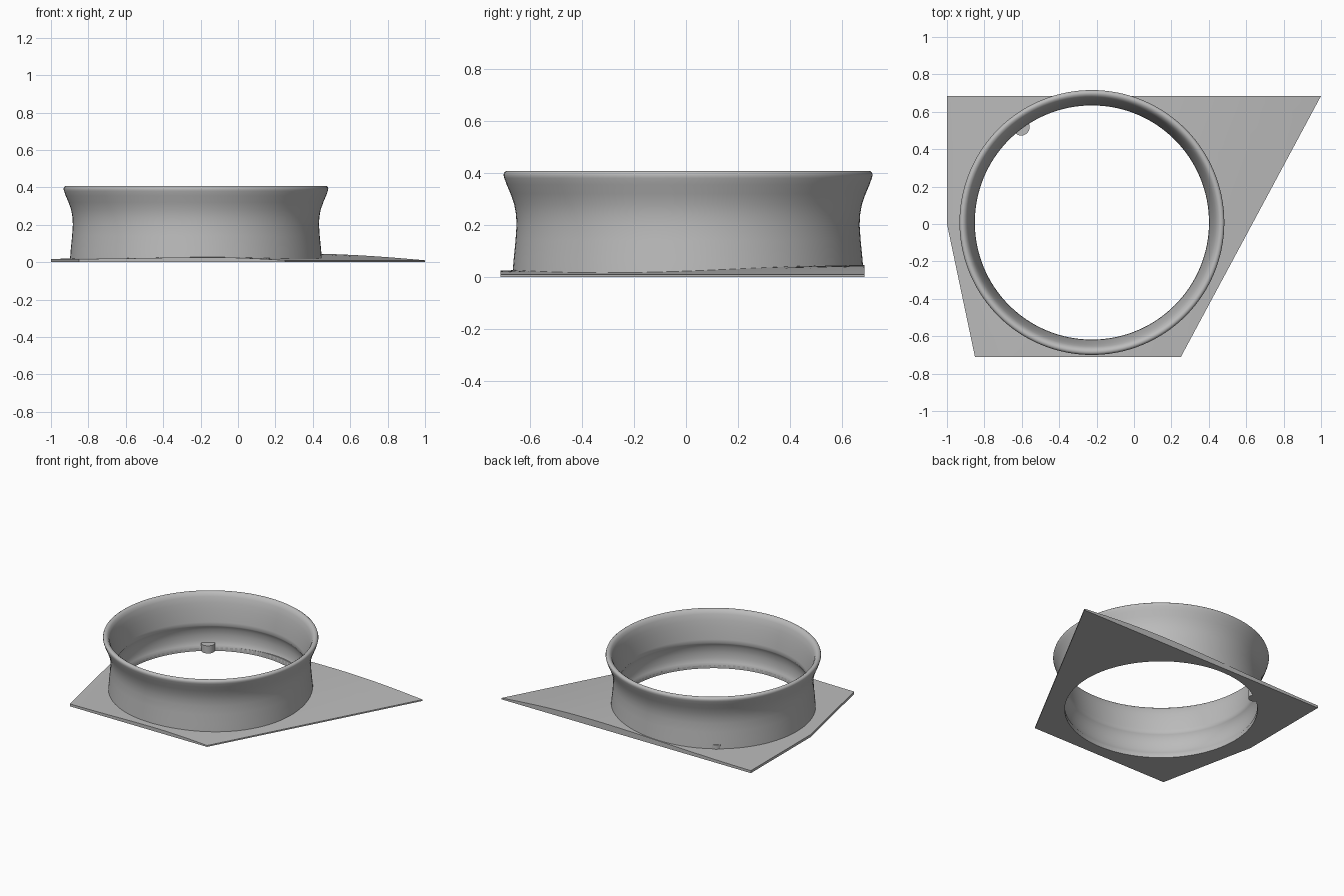
import bpy, bmesh, math
from mathutils import Vector

cube = bpy.data.objects.get("Cube")
if cube:
    bpy.data.objects.remove(cube, do_unlink=True)

grey = bpy.data.materials.new("plain grey")
grey.use_nodes = True
colour = (0.5, 0.5, 0.5, 1)
grey.diffuse_color = colour
grey.node_tree.nodes["Principled BSDF"].inputs["Base Color"].default_value = colour

CENTRE = Vector((-0.225, 0.008))
CORNERS = [Vector(p) for p in
           ((-1, 0.685), (-1, 0), (-0.85, -0.712), (0.25, -0.712), (1, 0.685))]
HOLE = 0.632


def finish(name, bm, smooth_angle=30):
    bmesh.ops.recalc_face_normals(bm, faces=bm.faces)
    mesh = bpy.data.meshes.new(name)
    bm.to_mesh(mesh)
    bm.free()
    obj = bpy.data.objects.new(name, mesh)
    bpy.context.collection.objects.link(obj)
    mesh.materials.append(grey)
    bpy.ops.object.select_all(action="DESELECT")
    obj.select_set(True)
    bpy.context.view_layer.objects.active = obj
    bpy.ops.object.shade_smooth_by_angle(angle=math.radians(smooth_angle))
    return obj


def bridge_loops(bm, loops):
    """Join a closed series of closed vertex loops with quads."""
    for a, b in zip(loops, loops[1:] + loops[:1]):
        for i in range(len(a)):
            j = (i + 1) % len(a)
            bm.faces.new((a[i], a[j], b[j], b[i]))


def edge_distance(direction):
    """Distance from the ring centre to the plate outline."""
    hits = []
    for a, b in zip(CORNERS, CORNERS[1:] + CORNERS[:1]):
        side = b - a
        cross = direction.x * side.y - direction.y * side.x
        if abs(cross) > 1e-9:
            rel = a - CENTRE
            t = (rel.x * side.y - rel.y * side.x) / cross
            if t > 0:
                hits.append(t)
    return min(hits)


def plate_height(p):
    """Gently domed top, higher toward the back and thin at the tip."""
    left = -1 if p.y > 0 else -1 - 0.21 * p.y
    right = 1 + (p.y - 0.685) * 0.537
    u = min(1, max(0, (p.x - left) / (right - left)))
    rise = 0.013 + 0.021 * (p.y + 0.712) / 1.397
    return 0.018 - 0.008 * u + rise * math.sin(math.pi * u ** 1.6)


# Base plate: radial grid from the round hole to the angular outline
angles = [2 * math.pi * i / 120 for i in range(120)]
angles += [math.atan2(c.y - CENTRE.y, c.x - CENTRE.x) % (2 * math.pi) for c in CORNERS]
rays = [Vector((math.cos(a), math.sin(a))) for a in sorted(angles)]
bm = bmesh.new()
tops, bottoms = [], []
STEPS = 8
for k in range(STEPS + 1):
    points = [CENTRE + d * (HOLE + (edge_distance(d) - HOLE) * k / STEPS) for d in rays]
    tops.append([bm.verts.new((p.x, p.y, plate_height(p))) for p in points])
    if k in (0, STEPS):
        bottoms.append([bm.verts.new((p.x, p.y, 0)) for p in points])
bridge_loops(bm, tops + bottoms[::-1])
finish("base_plate", bm)

# Flared ring: closed wall section, outside upward then inside downward
section = [(0.674, 0.005), (0.669, 0.07), (0.662, 0.14), (0.658, 0.2), (0.66, 0.24),
           (0.667, 0.28), (0.681, 0.32), (0.696, 0.355), (0.705, 0.38), (0.708, 0.392),
           (0.705, 0.402), (0.697, 0.408), (0.686, 0.408), (0.674, 0.4), (0.663, 0.38),
           (0.652, 0.34), (0.643, 0.3), (0.635, 0.25), (0.629, 0.21), (0.626, 0.185),
           (0.632, 0.175), (0.643, 0.15), (0.648, 0.11), (0.646, 0.07), (0.638, 0.04),
           (0.632, 0.03), (0.632, 0.005)]
SEGMENTS = 128
bm = bmesh.new()
loops = []
for r, z in section:
    loops.append([bm.verts.new((CENTRE.x + r * math.cos(2 * math.pi * i / SEGMENTS),
                                CENTRE.y + r * math.sin(2 * math.pi * i / SEGMENTS), z))
                  for i in range(SEGMENTS)])
bridge_loops(bm, loops)
finish("flared_ring", bm, 40)

# Small locating peg through the ring wall
bm = bmesh.new()
bmesh.ops.create_cone(bm, cap_ends=True, segments=32, radius1=0.045, radius2=0.045, depth=0.055)
bmesh.ops.translate(bm, verts=bm.verts, vec=(-0.603, 0.518, 0.0275))
finish("locating_peg", bm)
